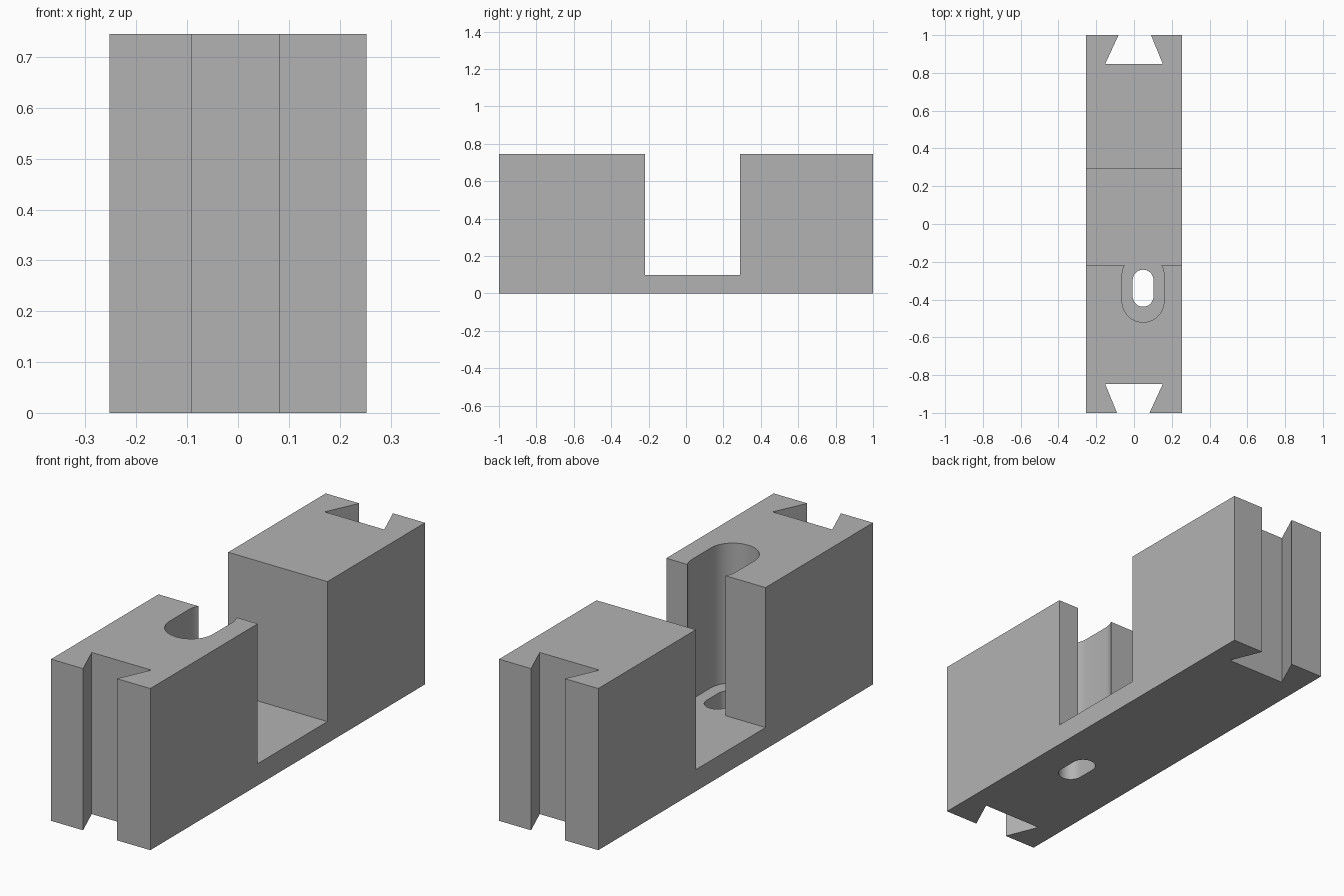
import bpy
import bmesh
from math import pi, sin, cos, radians

cube = bpy.data.objects.get("Cube")
if cube:
    bpy.data.objects.remove(cube, do_unlink=True)

WIDTH, HEIGHT, FLOOR = 0.253, 0.745, 0.1
SLOT_X, SLOT_Y = 0.048, -0.34

grey = bpy.data.materials.new("plain grey")
grey.use_nodes = True
colour = (0.45, 0.45, 0.45, 1)
grey.diffuse_color = colour
grey.node_tree.nodes["Principled BSDF"].inputs["Base Color"].default_value = colour


def prism(name, outline, z0, z1):
    """Extrude a counter-clockwise plan outline from z0 to z1."""
    bm = bmesh.new()
    base = bm.faces.new([bm.verts.new((x, y, z0)) for x, y in outline])
    top = bmesh.ops.extrude_face_region(bm, geom=[base], use_keep_orig=True)["geom"]
    for v in top:
        if isinstance(v, bmesh.types.BMVert):
            v.co.z = z1
    bmesh.ops.recalc_face_normals(bm, faces=bm.faces)
    mesh = bpy.data.meshes.new(name)
    bm.to_mesh(mesh)
    bm.free()
    mesh.materials.append(grey)
    obj = bpy.data.objects.new(name, mesh)
    bpy.context.collection.objects.link(obj)
    return obj


def stadium(cx, cy, radius, half, steps=24):
    """Rounded slot outline lengthwise along y."""
    points = []
    for side in (1, -1):
        for i in range(steps + 1):
            a = pi * i / steps
            points.append((cx + side * radius * cos(a), cy + side * (half + radius * sin(a))))
    return points


def cut(target, cutter):
    cutter.hide_render = True
    mod = target.modifiers.new("cut", "BOOLEAN")
    mod.operation = "DIFFERENCE"
    mod.solver = "EXACT"
    mod.object = cutter
    bpy.context.view_layer.objects.active = target
    bpy.ops.object.modifier_apply(modifier=mod.name)
    bpy.data.objects.remove(cutter, do_unlink=True)


# Body with a dovetail groove in each end; the half outline is turned round
half = [(-WIDTH, -1), (-0.09, -1), (-0.152, -0.848),
        (0.152, -0.848), (0.082, -1), (WIDTH, -1)]
body = prism("slotted_block", half + [(-x, -y) for x, y in half], 0, HEIGHT)

# Wide channel across the middle
cut(body, prism("channel_cutter", [(-1, -0.218), (1, -0.218), (1, 0.29), (-1, 0.29)], FLOOR, 1))

# Rounded pocket opening into the channel, and the bolt slot in its floor
cut(body, prism("pocket_cutter", stadium(SLOT_X, SLOT_Y, 0.111, 0.069), FLOOR, 1))
cut(body, prism("bolt_slot_cutter", stadium(SLOT_X, SLOT_Y, 0.055, 0.043), -0.2, 0.5))

# Smooth the curved walls and keep the machined edges sharp
bpy.ops.object.select_all(action="DESELECT")
body.select_set(True)
bpy.context.view_layer.objects.active = body
bpy.ops.object.shade_smooth_by_angle(angle=radians(30))
